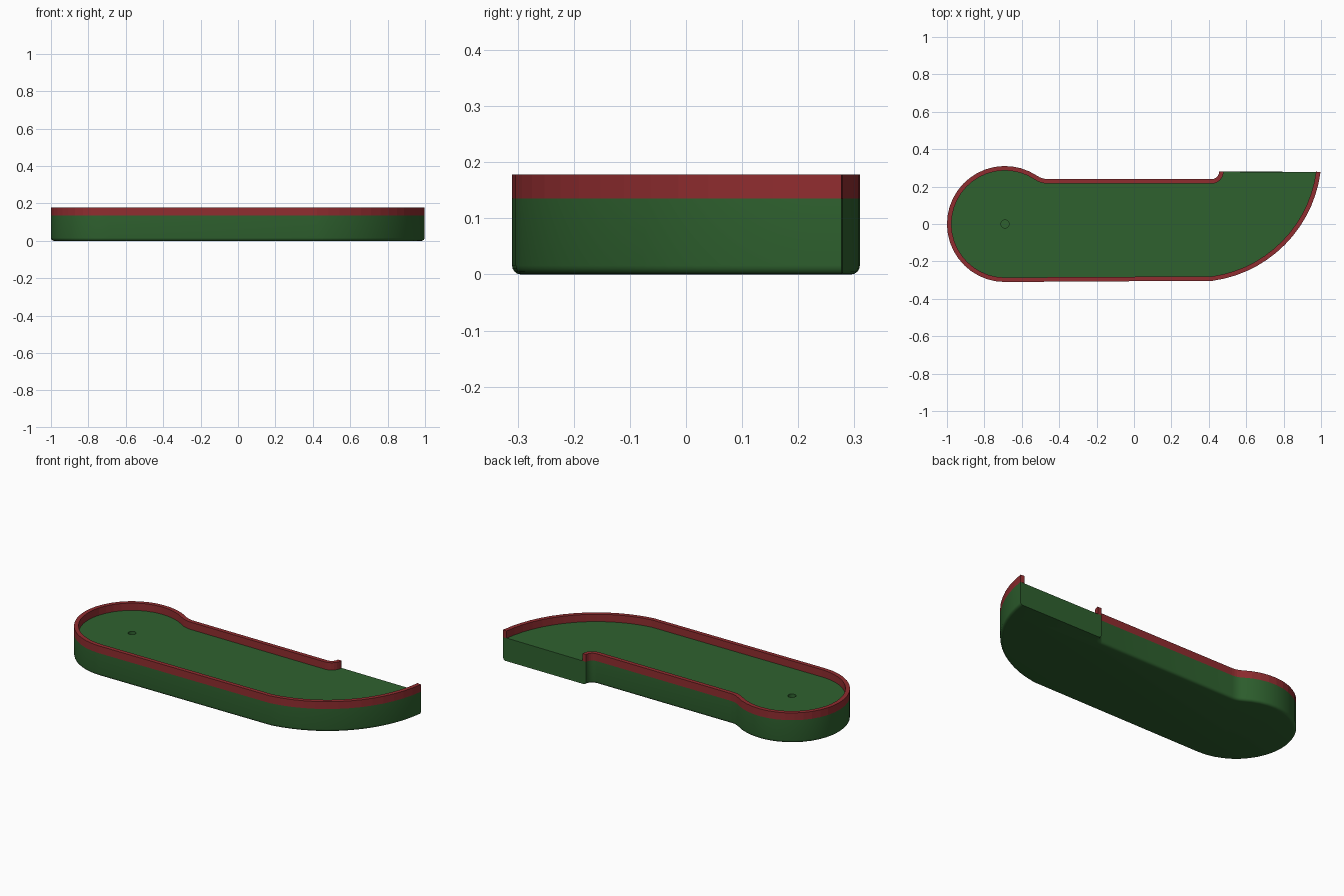
import bpy, bmesh
from math import sin, cos, radians, degrees, atan2, pi

cube = bpy.data.objects.get("Cube")
if cube:
    bpy.data.objects.remove(cube)

FLOOR, TOP, WALL, BEVEL = 0.135, 0.178, 0.024, 0.016
CUP_X, CUP_R, CUP_DEPTH = -0.69, 0.022, 0.06


def material(name, rgb):
    m = bpy.data.materials.new(name)
    m.use_nodes = True
    m.diffuse_color = (*rgb, 1)
    m.node_tree.nodes["Principled BSDF"].inputs["Base Color"].default_value = (*rgb, 1)
    return m


green = material("turf green", (0.028, 0.12, 0.028))
red = material("rail red", (0.28, 0.026, 0.029))


def arc(cx, cy, r, start, end, n):
    angles = [radians(start + (end - start) * i / n) for i in range(n + 1)]
    return [(cx + r * cos(a), cy + r * sin(a)) for a in angles]


def outline(d):
    """Open path along the rail, moved inwards by d, from the near gap end to the far one."""
    join = degrees(atan2(0.343, 0.23))
    pts = arc(0.415, 0.28, 0.04 + d, 0, -90, 6)                    # flared gap end
    pts += arc(-0.46, 0.343, 0.103 + d, -90, join - 180, 4)        # fillet into round end
    pts += arc(CUP_X, 0, 0.31 - d, join, 270, 24)                  # round end
    pts += arc(0.328, 0.365, 0.675 - d, -82, -7.5, 14)             # wide curved end
    return pts


def ring(bm, pts, z):
    return [bm.verts.new((x, y, z)) for x, y in pts]


def bridge(bm, a, b, closed=True):
    n = len(a)
    for i in range(n if closed else n - 1):
        j = (i + 1) % n
        bm.faces.new((a[i], a[j], b[j], b[i]))


def finish(bm, name, mat, angle):
    bmesh.ops.recalc_face_normals(bm, faces=bm.faces)
    mesh = bpy.data.meshes.new(name)
    bm.to_mesh(mesh)
    bm.free()
    mesh.materials.append(mat)
    obj = bpy.data.objects.new(name, mesh)
    bpy.context.collection.objects.link(obj)
    if angle:
        bpy.ops.object.select_all(action="DESELECT")
        obj.select_set(True)
        bpy.context.view_layer.objects.active = obj
        bpy.ops.object.shade_smooth_by_angle(angle=radians(angle))
    return obj


# Base: solid slab with a rounded lower edge and a cup sunk into the floor
bm = bmesh.new()
rings = [ring(bm, outline(0), FLOOR)]
for k in range(5):
    a = k / 4 * pi / 2
    rings.append(ring(bm, outline(BEVEL * (1 - cos(a))), BEVEL * (1 - sin(a))))
for upper, lower in zip(rings, rings[1:]):
    bridge(bm, upper, lower)
bm.faces.new(rings[-1])

circle = arc(CUP_X, 0, CUP_R, 0, 337.5, 15)
rim = ring(bm, circle, FLOOR)
cup = ring(bm, circle, FLOOR - CUP_DEPTH)
bridge(bm, rim, cup)
bm.faces.new(cup)
loops = [bm.edges.get((l[i - 1], l[i])) for l in (rings[0], rim) for i in range(len(l))]
bmesh.ops.triangle_fill(bm, use_beauty=True, edges=loops)
finish(bm, "turf_base", green, 35)

# Rail: strip along the edge, left open at the gap
bm = bmesh.new()
outer, inner = outline(0), outline(WALL)
section = [ring(bm, outer, FLOOR), ring(bm, outer, TOP),
           ring(bm, inner, TOP), ring(bm, inner, FLOOR)]
for i in range(4):
    bridge(bm, section[i - 1], section[i], closed=False)
for end in (0, -1):
    bm.faces.new([s[end] for s in section])
finish(bm, "rail", red, 0)
